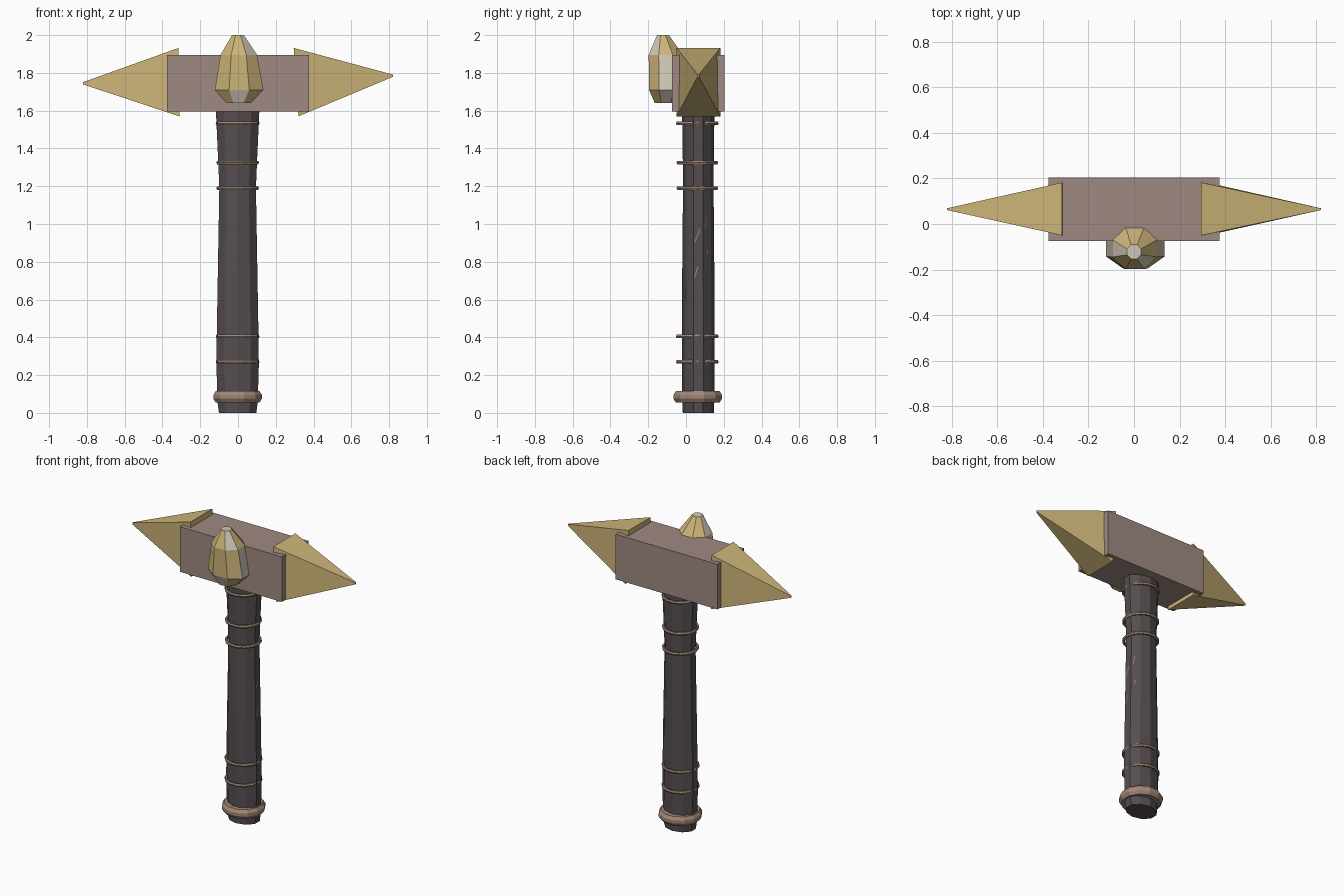
import bpy, bmesh, math
from mathutils import Vector

if "Cube" in bpy.data.objects:
    bpy.data.objects.remove(bpy.data.objects["Cube"])


def material(name, rgb):
    m = bpy.data.materials.new(name)
    m.diffuse_color = tuple((c / 255) ** 2.2 for c in rgb) + (1,)
    m.use_nodes = True
    m.node_tree.nodes["Principled BSDF"].inputs["Base Color"].default_value = m.diffuse_color
    return m


WOOD = material("dark_wood", (86, 79, 82))
BROWN = material("dusty_brown", (157, 137, 128))
TAN = material("tan_band", (160, 134, 118))
GOLD = material("gold", (204, 180, 120))
PALE = material("pale_facet", (206, 198, 180))


def build(name, verts, faces, *mats):
    me = bpy.data.meshes.new(name)
    me.from_pydata(verts, [], faces)
    bm = bmesh.new()
    bm.from_mesh(me)
    bmesh.ops.recalc_face_normals(bm, faces=bm.faces)
    bm.to_mesh(me)
    bm.free()
    for m in mats:
        me.materials.append(m)
    ob = bpy.data.objects.new(name, me)
    bpy.context.collection.objects.link(ob)
    return ob


def loft(name, rings, n, phase, *mats, closed=False):
    """Skin a stack of elliptical rings (cx, cy, z, rx, ry)."""
    verts, faces = [], []
    for cx, cy, z, rx, ry in rings:
        for k in range(n):
            a = phase + math.tau * k / n
            verts.append((cx + rx * math.cos(a), cy + ry * math.sin(a), z))
    count = len(rings)
    for r in range(count if closed else count - 1):
        s = (r + 1) % count
        for k in range(n):
            j = (k + 1) % n
            faces.append((r * n + k, r * n + j, s * n + j, s * n + k))
    if not closed:
        faces += [tuple(range(n))[::-1], tuple(range((count - 1) * n, count * n))]
    return build(name, verts, faces, *mats)


# Ten-sided handle, slightly waisted
CY = 0.065
handle = [(0, 0.104, 0.082), (0.06, 0.112, 0.085), (0.25, 0.118, 0.086),
          (0.42, 0.116, 0.086), (0.75, 0.11, 0.085), (1.19, 0.102, 0.081),
          (1.33, 0.108, 0.082), (1.62, 0.122, 0.086)]
loft("handle", [(-0.002, CY, z, rx, ry) for z, rx, ry in handle], 10, math.pi / 10, WOOD)

# Pommel collar
loft("pommel_collar", [(-0.002, 0.062, z, r, r) for z, r in
     ((0.055, 0.09), (0.055, 0.12), (0.075, 0.133), (0.095, 0.133),
      (0.115, 0.12), (0.115, 0.09))], 12, math.pi / 12, TAN, closed=True)

# Thin binding rings, partly sunk into the wider sides of the handle
for i, z in enumerate((0.27, 0.405, 1.19, 1.325, 1.533)):
    r = 0.104 if 1 < z < 1.5 else 0.107
    section = [(r + 0.009 * math.cos(t * math.tau / 6), z + 0.011 * math.sin(t * math.tau / 6))
               for t in range(6)]
    loft(f"binding_ring_{i + 1}", [(-0.002, 0.06, h, q, q) for q, h in section],
         14, 0, TAN, closed=True)

# Hammer block
bpy.ops.mesh.primitive_cube_add(size=1, location=(0, 0.065, 1.745))
block = bpy.context.object
block.name = "hammer_block"
block.scale = (0.75, 0.28, 0.30)
block.data.materials.append(BROWN)


# Pyramid spikes with tiny blunt tips
def spike(name, top_x, bottom_x, tip_x, tip_z):
    verts = [(bottom_x, -0.05, 1.57), (bottom_x, 0.182, 1.57),
             (top_x, 0.182, 1.932), (top_x, -0.05, 1.932)]
    verts += [(tip_x, CY + dy, tip_z + dz) for dy, dz in
              ((-.004, -.006), (.004, -.006), (.004, .006), (-.004, .006))]
    faces = [(0, 1, 2, 3), (4, 5, 6, 7)] + [(k, (k + 1) % 4, (k + 1) % 4 + 4, k + 4) for k in range(4)]
    build(name, verts, faces, GOLD)


spike("left_spike", -0.315, -0.31, -0.82, 1.745)
spike("right_spike", 0.295, 0.32, 0.82, 1.785)

# Faceted crystal on the front face
gem = loft("crystal", [(0.003, -0.105, 1.64, 0.07, 0.065), (0.006, -0.105, 1.71, 0.139, 0.098),
                       (0.004, -0.107, 1.895, 0.105, 0.098), (0, -0.122, 2.0, 0.034, 0.034)],
           8, math.pi / 8, GOLD, PALE)
for i in (5, 7, 11, 15, 19, 22, 25):
    gem.data.polygons[i].material_index = 1


# Scratches on the right side of the handle
def scratch(name, y0, z0, y1, z1, w):
    def side_x(y, z):
        (za, ra, _), (zb, rb, _) = next((a, b) for a, b in zip(handle, handle[1:]) if b[0] >= z)
        rx = ra + (rb - ra) * (z - za) / (zb - za)
        x = rx * math.cos(math.pi / 10)
        return x - max(0, y - 0.091) * 0.9 + 0.001
    d = Vector((y1 - y0, z1 - z0)).normalized() * w
    pts = [(y0, z0), (y0 + d.y, z0 - d.x + w), (y1, z1), (y1 - d.y, z1 + d.x - w)]
    build(name, [(side_x(y, z), y, z) for y, z in pts], [(0, 1, 2, 3)], TAN)


scratch("scratch_1", 0.042, 0.90, 0.078, 0.975, 0.008)
scratch("scratch_2", 0.042, 0.715, 0.066, 0.775, 0.008)
scratch("scratch_3", 0.100, 0.98, 0.112, 1.035, 0.004)
scratch("scratch_4", 0.110, 0.84, 0.114, 0.865, 0.004)
